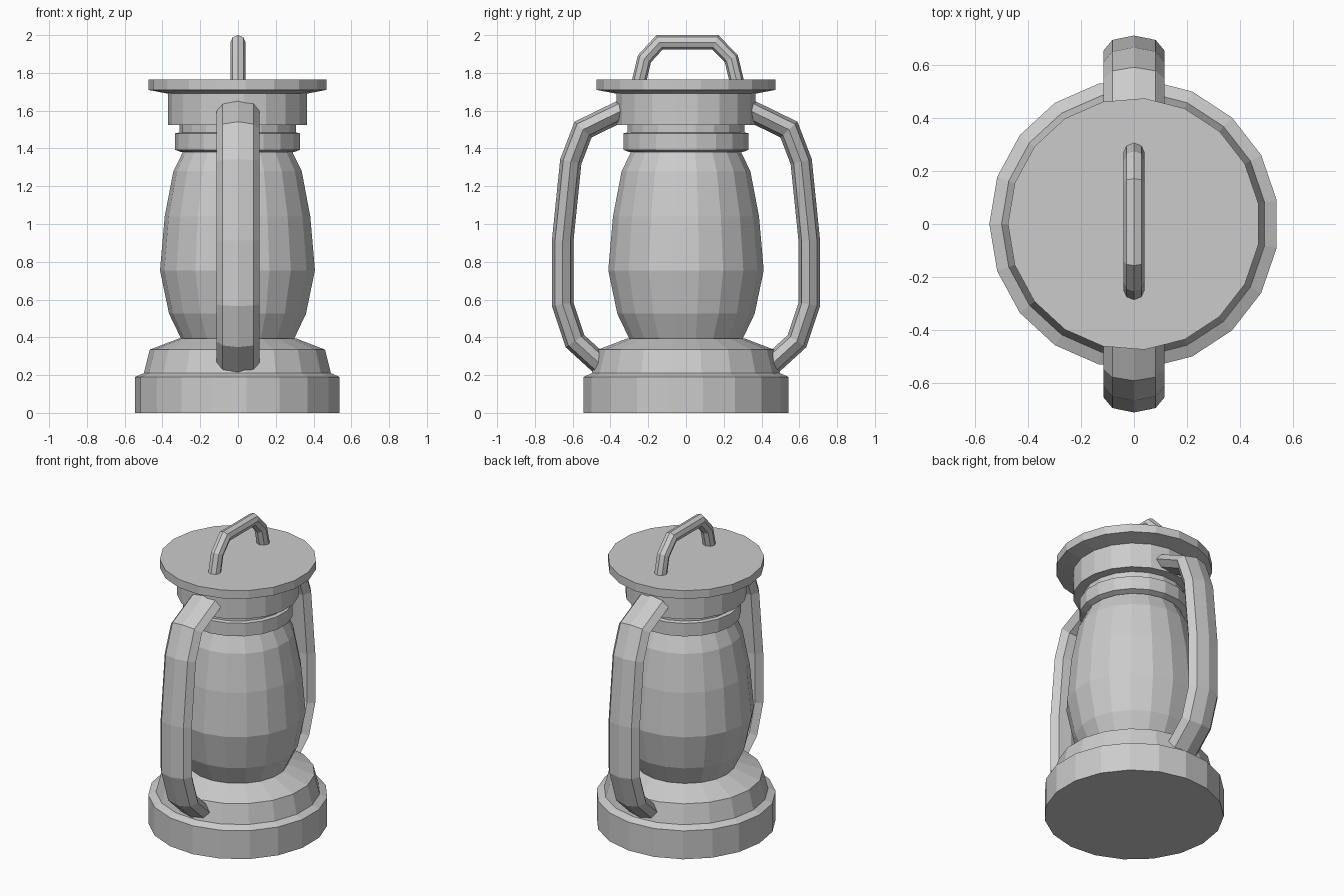
import bpy, bmesh, math
from mathutils import Vector

if "Cube" in bpy.data.objects:
    bpy.data.objects.remove(bpy.data.objects["Cube"], do_unlink=True)

SIDES = 19
metal = bpy.data.materials.new("plain_grey")
metal.use_nodes = True
GREY = (0.6, 0.6, 0.6, 1)
metal.diffuse_color = GREY
metal.node_tree.nodes["Principled BSDF"].inputs["Base Color"].default_value = GREY


def loft(name, rings):
    """Skin a list of point rings into a closed, flat shaded solid."""
    bm = bmesh.new()
    loops = [[bm.verts.new(p) for p in ring] for ring in rings]
    count = len(loops[0])
    for a, b in zip(loops, loops[1:]):
        for i in range(count):
            j = (i + 1) % count
            bm.faces.new((a[i], a[j], b[j], b[i]))
    bm.faces.new(loops[0][::-1])
    bm.faces.new(loops[-1])
    bmesh.ops.recalc_face_normals(bm, faces=bm.faces[:])
    mesh = bpy.data.meshes.new(name)
    bm.to_mesh(mesh)
    bm.free()
    mesh.materials.append(metal)
    obj = bpy.data.objects.new(name, mesh)
    bpy.context.collection.objects.link(obj)
    return obj


def lathe(name, profile):
    """Turn (radius, height) pairs around the z axis."""
    angles = [math.pi + math.tau * i / SIDES for i in range(SIDES)]
    return loft(name, [[(r * math.cos(a), r * math.sin(a), z) for a in angles]
                       for r, z in profile])


def bar(name, path, half_width, half_depth):
    """Sweep a flattened octagon along (y, z) points, with mitred corners."""
    pts = [Vector((0, y, z)) for y, z in path]
    rings = []
    for i, p in enumerate(pts):
        before = (p - pts[max(i - 1, 0)]).normalized()
        after = (pts[min(i + 1, len(pts) - 1)] - p).normalized()
        tangent = (before + after).normalized()
        side = Vector((0, -tangent.z, tangent.y))
        mitre = 1 / max(tangent.dot(after), tangent.dot(before))
        ring = []
        for k in range(8):
            a = math.tau * k / 8
            ring.append(p + Vector((half_width * math.cos(a), 0, 0))
                        + side * half_depth * mitre * math.sin(a))
        rings.append(ring)
    return loft(name, rings)


# Turned body, from the ground up
lathe("base", [(0.545, 0), (0.545, 0.19), (0.5, 0.21)])
lathe("shoulder", [(0.5, 0.205), (0.467, 0.335), (0.31, 0.395)])
lathe("globe", [(0.3, 0.39), (0.365, 0.525), (0.413, 0.755), (0.388, 1.04),
                (0.342, 1.28), (0.295, 1.375), (0.295, 1.4)])
lathe("collar", [(0.3, 1.38), (0.333, 1.393), (0.333, 1.48), (0.31, 1.485)])
lathe("neck", [(0.31, 1.475), (0.31, 1.53)])
lathe("hood", [(0.37, 1.525), (0.37, 1.695)])
lathe("cap", [(0.37, 1.69), (0.475, 1.71), (0.475, 1.765)])

# Side bars, one in front and one behind
side_path = [(0.33, 1.605), (0.545, 1.5), (0.61, 1.33), (0.653, 0.91),
             (0.653, 0.575), (0.588, 0.38), (0.44, 0.245)]
for label, sign in (("front", -1), ("back", 1)):
    bar(label + "_side_bar", [(sign * y, z) for y, z in side_path], 0.115, 0.057)

# Carrying handle on the cap
bar("carrying_handle", [(-0.25, 1.75), (-0.22, 1.875), (-0.14, 1.962),
                        (0.155, 1.962), (0.24, 1.875), (0.27, 1.75)], 0.04, 0.038)
